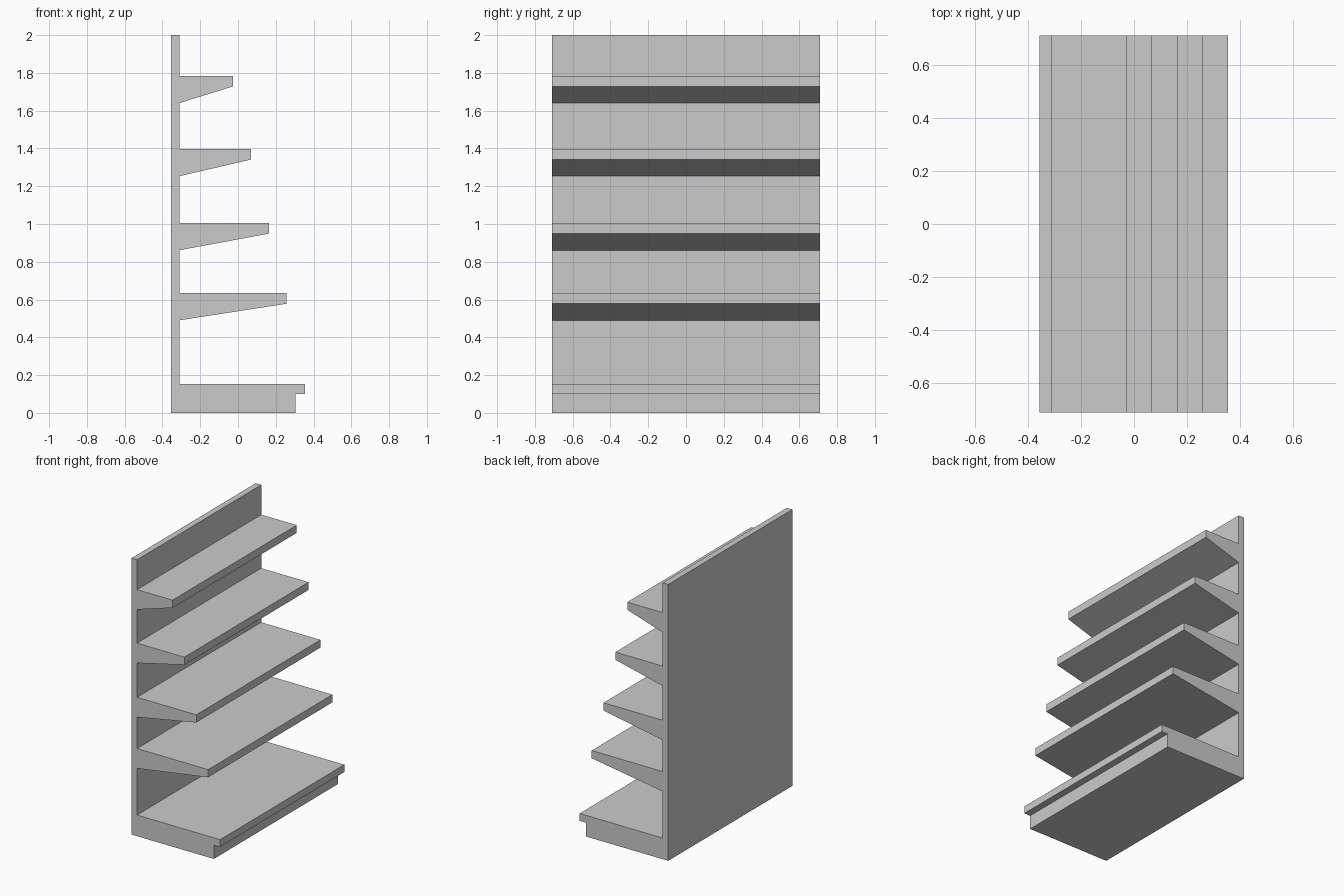
import bpy
import bmesh

if "Cube" in bpy.data.objects:
    bpy.data.objects.remove(bpy.data.objects["Cube"])

HALF_WIDTH = 0.71
BACK_X, PANEL_X, FRONT_X = -0.355, -0.311, 0.354
HEIGHT = 2.0

# Shelves from bottom to top: (front edge x, top z)
SHELVES = [(0.258, 0.634), (0.163, 1.005), (0.068, 1.397), (-0.027, 1.784)]
LIP, ROOT = 0.056, 0.144  # thickness at the front edge and at the back panel


def extrude_profile(name, points):
    """Extrude a closed x-z outline across the full width in y."""
    bm = bmesh.new()
    face = bm.faces.new([bm.verts.new((x, -HALF_WIDTH, z)) for x, z in points])
    geom = bmesh.ops.extrude_face_region(bm, geom=[face])["geom"]
    verts = [g for g in geom if isinstance(g, bmesh.types.BMVert)]
    bmesh.ops.translate(bm, verts=verts, vec=(0, 2 * HALF_WIDTH, 0))
    bmesh.ops.recalc_face_normals(bm, faces=bm.faces)
    mesh = bpy.data.meshes.new(name)
    bm.to_mesh(mesh)
    bm.free()
    obj = bpy.data.objects.new(name, mesh)
    bpy.context.collection.objects.link(obj)
    return obj


# Plinth with a recessed kick board under the bottom deck
outline = [(BACK_X, 0), (0.304, 0), (0.304, 0.1), (FRONT_X, 0.1),
           (FRONT_X, 0.153), (PANEL_X, 0.153)]

# Tapered shelves growing out of the back panel
for tip_x, top in SHELVES:
    outline += [(PANEL_X, top - ROOT), (tip_x, top - LIP),
                (tip_x, top), (PANEL_X, top)]

# Top of the back panel
outline += [(PANEL_X, HEIGHT), (BACK_X, HEIGHT)]

extrude_profile("shelf_unit", outline)
